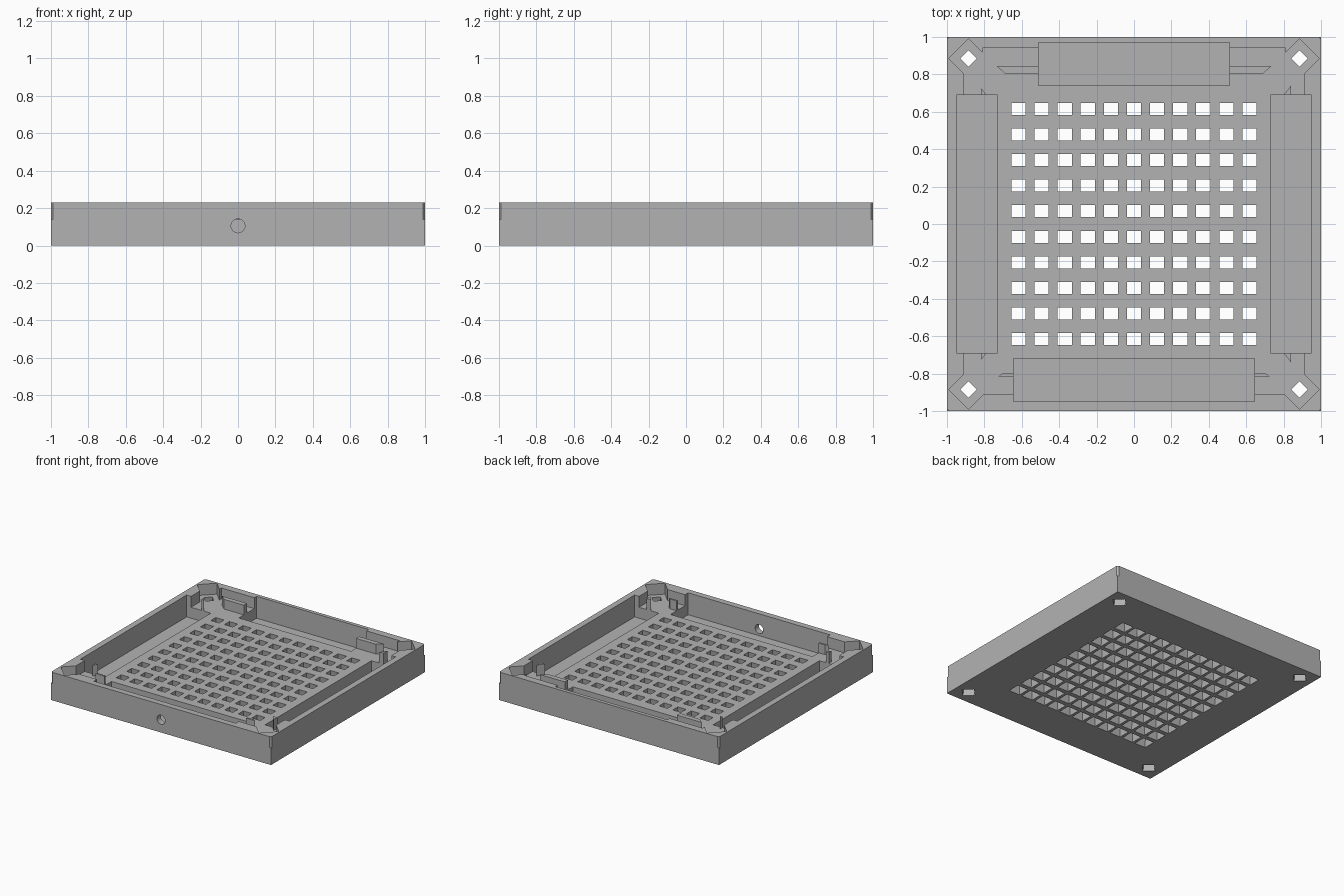
import bpy, bmesh

old = bpy.data.objects.get("Cube")
if old:
    bpy.data.objects.remove(old, do_unlink=True)

SIZE, TOP, FLOOR, POCKET = 1.0, 0.23, 0.14, 0.05

grey = bpy.data.materials.new("plain_grey")
grey.use_nodes = True
colour = (0.45, 0.45, 0.45, 1)
grey.diffuse_color = colour
grey.node_tree.nodes["Principled BSDF"].inputs["Base Color"].default_value = colour


def rect(x0, x1, y0, y1):
    return [(x0, y0), (x1, y0), (x1, y1), (x0, y1)]


def diamond(cx, cy, r):
    return [(cx - r, cy), (cx, cy - r), (cx + r, cy), (cx, cy + r)]


def solid(name, prisms):
    """Object from prisms given as (bottom outline, top outline, z0, z1)."""
    bm = bmesh.new()
    for low, high, z0, z1 in prisms:
        a = [bm.verts.new((x, y, z0)) for x, y in low]
        b = [bm.verts.new((x, y, z1)) for x, y in high]
        bm.faces.new(a[::-1])
        bm.faces.new(b)
        for i in range(len(a)):
            j = (i + 1) % len(a)
            bm.faces.new((a[i], a[j], b[j], b[i]))
    bmesh.ops.recalc_face_normals(bm, faces=bm.faces)
    mesh = bpy.data.meshes.new(name)
    bm.to_mesh(mesh)
    bm.free()
    mesh.materials.append(grey)
    obj = bpy.data.objects.new(name, mesh)
    bpy.context.collection.objects.link(obj)
    return obj


def cut(target, cutter):
    cutter.hide_render = True
    mod = target.modifiers.new("cut", "BOOLEAN")
    mod.operation, mod.solver, mod.object = "DIFFERENCE", "EXACT", cutter
    bpy.context.view_layer.objects.active = target
    bpy.ops.object.modifier_apply(modifier=mod.name)
    bpy.data.objects.remove(cutter, do_unlink=True)


def straight(outline, z0, z1=TOP + 0.1):
    return (outline, outline, z0, z1)


tray = solid("tray", [straight(rect(-SIZE, SIZE, -SIZE, SIZE), 0, TOP)])
corners = [(sx, sy) for sx in (-1, 1) for sy in (-1, 1)]

# Main cavity, with a thinner back wall
cavity = [(-.91, -.91), (.91, -.91), (.91, .91), (.81, .91),
          (.81, .94), (-.81, .94), (-.81, .91), (-.91, .91)]
cut(tray, solid("cavity", [straight(cavity, FLOOR)]))

# Corner sockets and trimmed outer corners
cut(tray, solid("corner_sockets", [
    straight(diamond(.885 * sx, .885 * sy, .105), FLOOR) for sx, sy in corners]))
cut(tray, solid("corner_trims", [
    straight(diamond(SIZE * sx, SIZE * sy, .012), FLOOR) for sx, sy in corners]))

# Deep pockets along the four sides
cut(tray, solid("side_pockets", [straight(p, POCKET) for p in (
    rect(-.95, -.73, -.69, .69), rect(.73, .95, -.69, .69),
    rect(-.51, .51, .74, .97), rect(-.645, .645, -.95, -.72))]))

# Flared vent grid and corner holes
holes = []
for i in range(11):
    for j in range(10):
        x, y = (i - 5) * .1235, (j - 4.5) * .1367
        holes.append((rect(x - .051, x + .051, y - .051, y + .051),
                      rect(x - .037, x + .037, y - .031, y + .031), -.01, FLOOR + .01))
for sx, sy in corners:
    x, y = .885 * sx, .885 * sy
    holes.append((diamond(x, y, .065), diamond(x, y, .043), -.01, FLOOR + .01))
cut(tray, solid("vent_holes", holes))

# Round cable hole in the front wall
bpy.ops.mesh.primitive_cylinder_add(vertices=32, radius=.037, depth=.12,
                                    location=(0, -.98, .105), rotation=(1.5708, 0, 0))
drill = bpy.context.object
drill.data.materials.append(grey)
cut(tray, drill)

# Retaining tabs beside the front and back pockets, posts beside the side pockets
for side, s in (("right", -1), ("left", 1)):
    back = [(.51, .805), (.69, .805), (.735, .845), (.51, .845)]
    front = [(.645, -.815), (.725, -.815), (.705, -.8), (.645, -.8)]
    w = .04 if s > 0 else .025
    for name, outline in (("back_tab", back), ("front_tab", front)):
        pts = [(x * s, y) for x, y in outline]
        solid(f"{side}_{name}", [straight(pts, FLOOR - .01, .22)])
    for end, t in (("front", -1), ("back", 1)):
        inner = .8 if s > 0 else .79
        high = .69 + w + .01
        pts = [(inner * s, .69 * t), ((inner + w) * s, .69 * t),
               ((inner + w) * s, high * t)]
        solid(f"{side}_{end}_post", [straight(pts, FLOOR - .01, TOP)])
